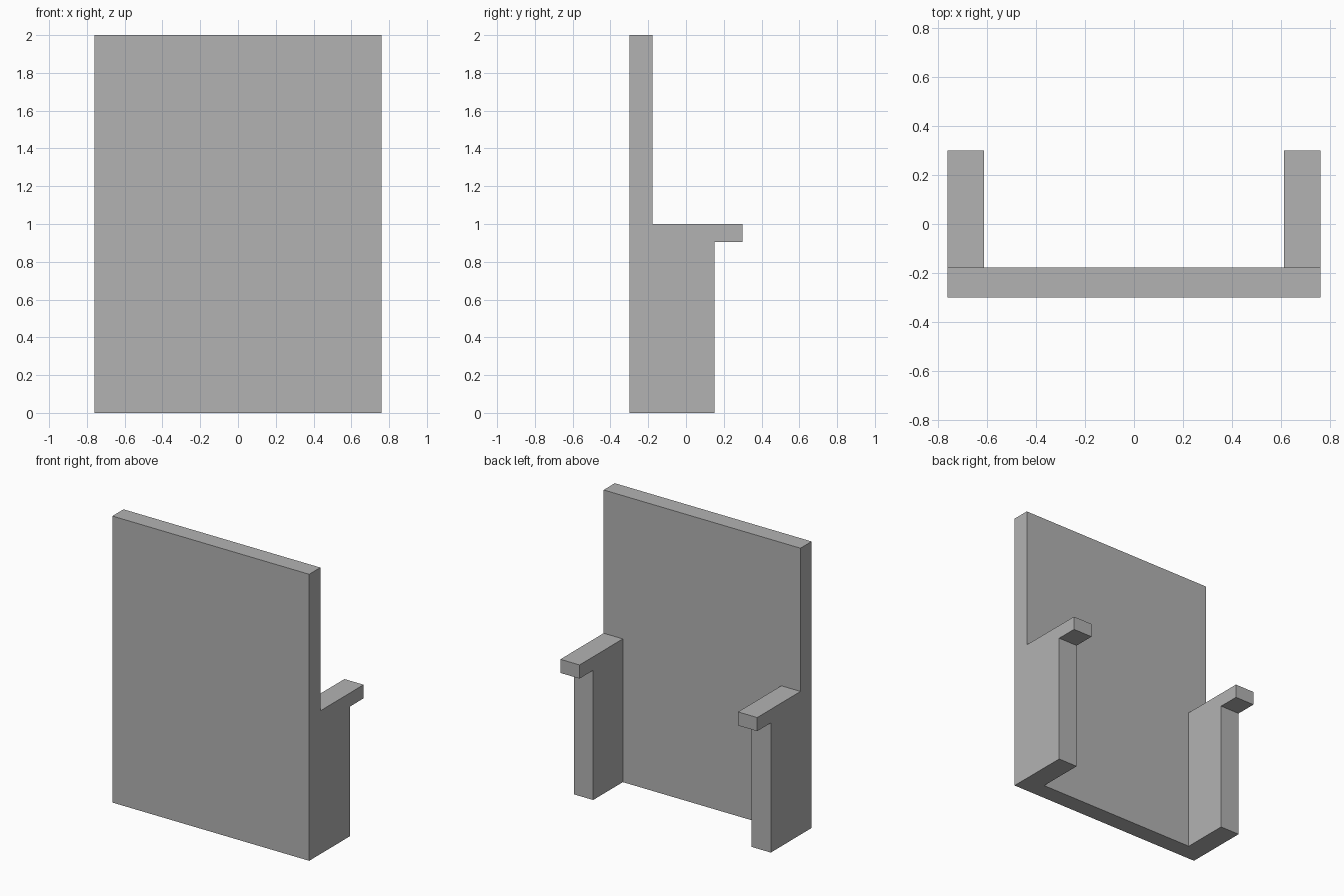
import bpy
import bmesh
from mathutils import Vector

cube = bpy.data.objects.get("Cube")
if cube:
    bpy.data.objects.remove(cube, do_unlink=True)

HALF_W, HEIGHT = 0.76, 2.0
FRONT_Y, PANEL_Y, POST_Y, ARM_Y = -0.30, -0.177, 0.15, 0.30
INNER_X, ARM_TOP, ARM_BOTTOM = 0.612, 1.0, 0.905

grey = bpy.data.materials.new("plain grey")
grey.use_nodes = True
colour = (0.45, 0.45, 0.45, 1)
grey.diffuse_color = colour
grey.node_tree.nodes["Principled BSDF"].inputs["Base Color"].default_value = colour

bm = bmesh.new()


def cut(point, normal):
    geom = bm.verts[:] + bm.edges[:] + bm.faces[:]
    bmesh.ops.bisect_plane(bm, geom=geom, plane_co=point, plane_no=normal)


def extend_back(start_y, end_y, rule):
    """Pull the rear-facing faces at start_y that meet the rule out to end_y."""
    bm.normal_update()
    faces = [f for f in bm.faces
             if f.normal.y > 0.9
             and abs(f.calc_center_median().y - start_y) < 0.001
             and rule(f.calc_center_median())]
    result = bmesh.ops.extrude_face_region(bm, geom=faces)
    verts = [g for g in result["geom"] if isinstance(g, bmesh.types.BMVert)]
    bmesh.ops.translate(bm, verts=verts, vec=(0, end_y - start_y, 0))
    old = [f for f in faces if f.is_valid]
    if old:
        bmesh.ops.delete(bm, geom=old, context="FACES")


# Upright panel
bmesh.ops.create_cube(bm, size=1)
bmesh.ops.scale(bm, vec=(2 * HALF_W, PANEL_Y - FRONT_Y, HEIGHT), verts=bm.verts)
bmesh.ops.translate(bm, vec=(0, (PANEL_Y + FRONT_Y) / 2, HEIGHT / 2), verts=bm.verts)

# Outlines of the side wings
for side in (-1, 1):
    cut(Vector((side * INNER_X, 0, 0)), Vector((1, 0, 0)))
for level in (ARM_BOTTOM, ARM_TOP):
    cut(Vector((0, 0, level)), Vector((0, 0, 1)))

# Side wings, then the arm ends that overhang them
extend_back(PANEL_Y, POST_Y, lambda c: abs(c.x) > INNER_X and c.z < ARM_TOP)
extend_back(POST_Y, ARM_Y, lambda c: c.z > ARM_BOTTOM)

# Merge flat areas
bmesh.ops.dissolve_limit(bm, angle_limit=0.01, verts=bm.verts[:], edges=bm.edges[:])
bmesh.ops.recalc_face_normals(bm, faces=bm.faces[:])

mesh = bpy.data.meshes.new("panel_with_arms")
bm.to_mesh(mesh)
bm.free()
mesh.materials.append(grey)
panel = bpy.data.objects.new("panel_with_arms", mesh)
bpy.context.collection.objects.link(panel)
